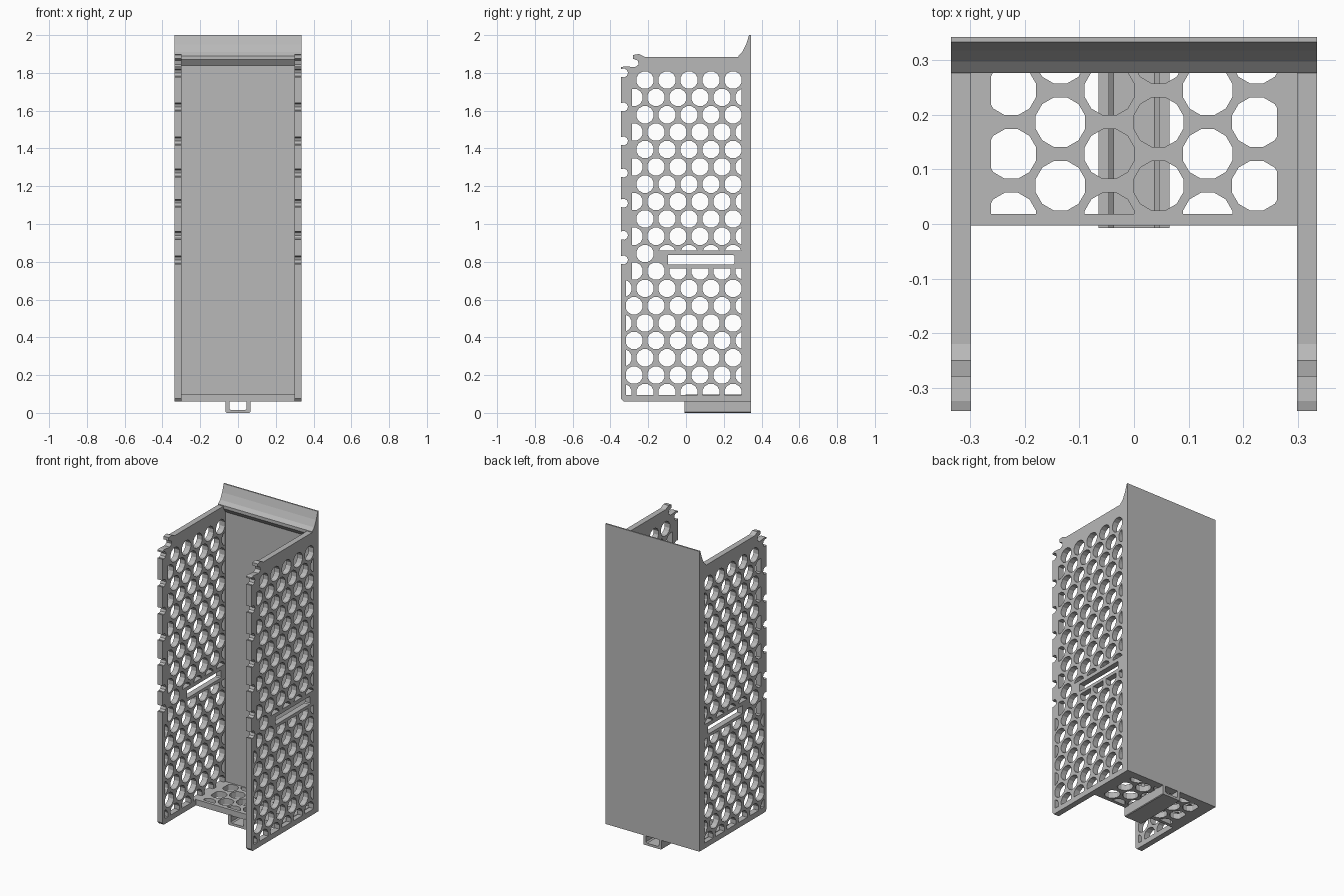
import bpy, bmesh, math
from mathutils import Matrix

cube = bpy.data.objects.get("Cube")
if cube:
    bpy.data.objects.remove(cube, do_unlink=True)

grey = bpy.data.materials.new("plain grey")
grey.use_nodes = True
colour = (0.48, 0.48, 0.48, 1)
grey.diffuse_color = colour
grey.node_tree.nodes["Principled BSDF"].inputs["Base Color"].default_value = colour

# Columns are the world directions of the profile's own x, y and extrusion
ALONG_X = Matrix(((0, 0, 1), (1, 0, 0), (0, 1, 0)))
ALONG_Y = Matrix(((1, 0, 0), (0, 0, -1), (0, 1, 0)))
ALONG_Z = Matrix.Identity(3)


def plate(name, loops, axes, centre, thickness):
    """Extrude an outline; further loops become holes."""
    curve = bpy.data.curves.new(name + "_profile", "CURVE")
    curve.dimensions = "2D"
    curve.fill_mode = "BOTH"
    curve.extrude = thickness / 2
    for loop in loops:
        spline = curve.splines.new("POLY")
        spline.points.add(len(loop) - 1)
        for point, (u, v) in zip(spline.points, loop):
            point.co = (u, v, 0, 1)
        spline.use_cyclic_u = True
    helper = bpy.data.objects.new(name + "_helper", curve)
    bpy.context.collection.objects.link(helper)
    graph = bpy.context.evaluated_depsgraph_get()
    mesh = bpy.data.meshes.new_from_object(helper.evaluated_get(graph))
    bpy.data.objects.remove(helper, do_unlink=True)
    bm = bmesh.new()
    bm.from_mesh(mesh)
    bmesh.ops.remove_doubles(bm, verts=bm.verts, dist=0.0001)
    bm.transform(Matrix.Translation(centre) @ axes.to_4x4())
    bmesh.ops.recalc_face_normals(bm, faces=bm.faces)
    for face in bm.faces:
        face.smooth = False
    bm.to_mesh(mesh)
    bm.free()
    mesh.name = name
    mesh.materials.clear()
    mesh.materials.append(grey)
    obj = bpy.data.objects.new(name, mesh)
    bpy.context.collection.objects.link(obj)
    return obj


def cut(loop, axis, limit, sign):
    """Keep the part of a convex loop on one side of an axis limit."""
    result = []
    for a, b in zip(loop, loop[1:] + loop[:1]):
        da, db = sign * (a[axis] - limit), sign * (b[axis] - limit)
        if da >= 0:
            result.append(a)
        if da * db < 0:
            t = da / (da - db)
            result.append(tuple(p + (q - p) * t for p, q in zip(a, b)))
    return result


def hole(u, v, box, radius=0.047):
    """A round honeycomb hole trimmed to box; None when too little is left."""
    loop = [(u + radius * math.cos(math.tau * (k + 0.5) / 12),
             v + radius * math.sin(math.tau * (k + 0.5) / 12)) for k in range(12)]
    for axis, limit, sign in ((0, box[0], 1), (0, box[1], -1),
                              (1, box[2], 1), (1, box[3], -1)):
        loop = cut(loop, axis, limit, sign)
    if len(loop) < 3:
        return None
    for axis in (0, 1):
        values = [p[axis] for p in loop]
        if max(values) - min(values) < 0.01:
            return None
    return loop


PITCH, STEP = 0.1165, 0.0919

# Side wall outline: hooked top corner, then clip notches down the front edge
outline = [(0.31, 0.06), (0.31, 1.885), (-0.22, 1.885), (-0.25, 1.9),
           (-0.28, 1.895), (-0.28, 1.875), (-0.255, 1.865), (-0.25, 1.845),
           (-0.27, 1.83), (-0.325, 1.835), (-0.343, 1.83)]
for z in (1.8, 1.62, 1.44, 1.27, 1.11, 0.94, 0.81):
    for k in range(7):
        a = math.radians(120 - 40 * k)
        outline.append((-0.331 + 0.024 * math.cos(a), z + 0.024 * math.sin(a)))
outline += [(-0.343, 0.075), (-0.33, 0.06)]

# Slot surrounded by a solid frame
slot = [(-0.095, 0.785), (0.25, 0.785), (0.256, 0.792), (0.256, 0.83),
        (0.25, 0.836), (-0.095, 0.836)]
wall_loops = [outline, slot]
for row in range(19):
    z = 1.762 - STEP * row
    front = -0.287 if z > 0.72 else -0.317
    for k in range(6):
        y = 0.249 + (row % 2) * PITCH / 2 - PITCH * k
        low, high = 0.095, 1.825
        if y > -0.15 and row == 10:
            low = 0.86
        if y > -0.15 and row == 11:
            high = 0.765
        loop = hole(y, z, (front, 0.293, low, high))
        if loop:
            wall_loops.append(loop)
for side, x in (("left", 0.3175), ("right", -0.3175)):
    plate(side + "_wall", wall_loops, ALONG_X, (x, 0, 0), 0.037)

# Back panel with the sloping lip on top
back = [(0.343, 0.06), (0.343, 2), (0.334, 2), (0.318, 1.95), (0.298, 1.91),
        (0.277, 1.89), (0.277, 1.87), (0.3, 1.84), (0.3, 0.06)]
plate("back_panel", [back], ALONG_X, (0, 0, 0), 0.672)

# Honeycomb floor
floor_loops = [[(-0.305, -0.003), (0.305, -0.003), (0.305, 0.31), (-0.305, 0.31)]]
for column in range(6):
    for k in range(4):
        y = 0.012 + (column % 2) * PITCH / 2 + PITCH * k
        loop = hole(-0.225 + 0.09 * column, y, (-0.262, 0.262, 0.018, 0.295))
        if loop:
            floor_loops.append(loop)
plate("floor", floor_loops, ALONG_Z, (0, 0, 0.079), 0.038)

# Open channel beneath the floor
channel = [(-0.065, 0.065), (-0.065, 0.004), (-0.061, 0), (0.061, 0),
           (0.065, 0.004), (0.065, 0.065), (0.046, 0.065), (0.046, 0.022),
           (0.038, 0.015), (-0.038, 0.015), (-0.046, 0.022), (-0.046, 0.065)]
plate("bottom_channel", [channel], ALONG_Y, (0, 0.168, 0), 0.35)
